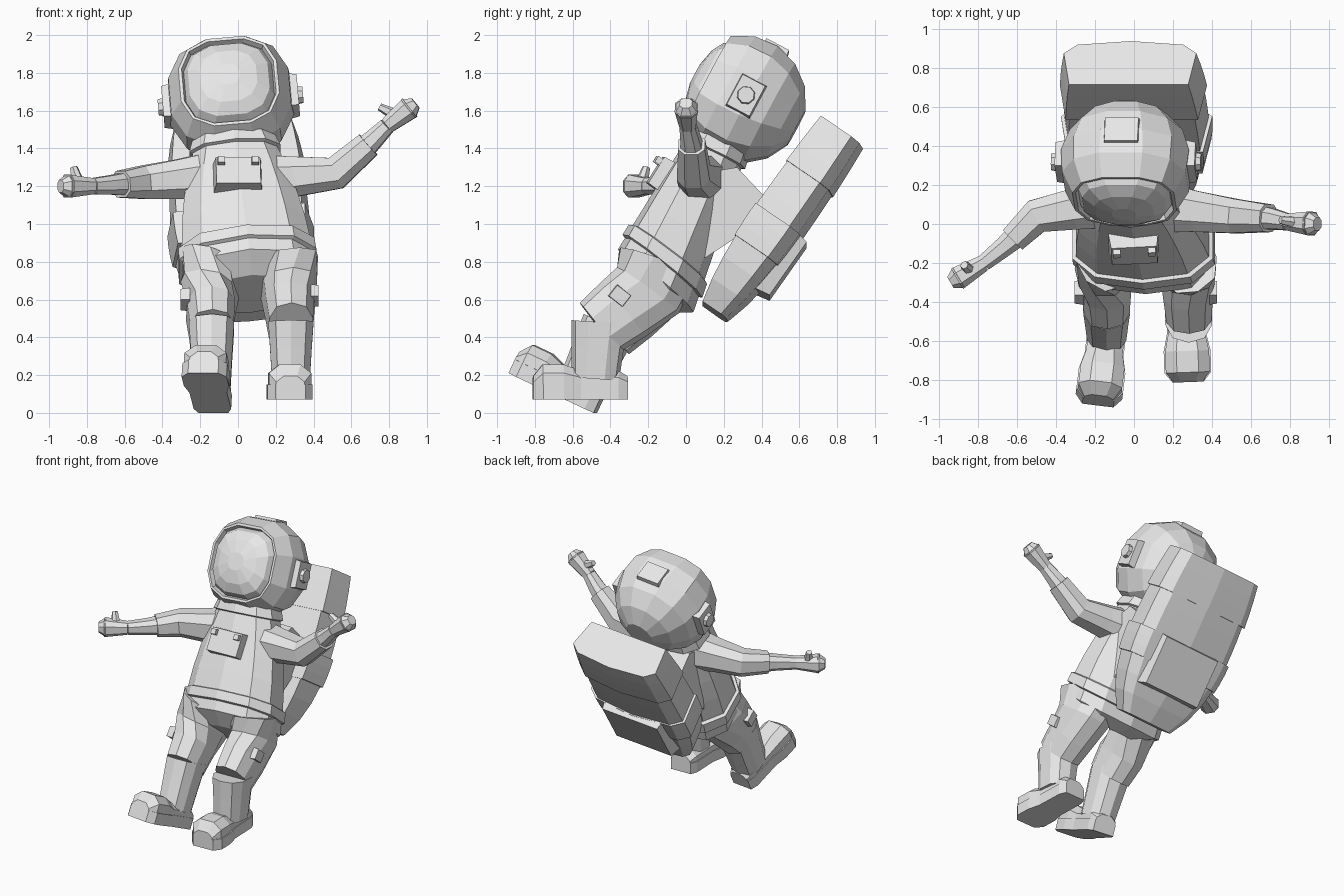
import bpy, bmesh
from math import sin, cos, pi, radians, sqrt
from mathutils import Vector, Matrix, Euler

if "Cube" in bpy.data.objects:
    bpy.data.objects.remove(bpy.data.objects["Cube"])

suit = bpy.data.materials.new("suit light grey")
suit.use_nodes = True
suit.diffuse_color = (0.8, 0.8, 0.8, 1)
suit.node_tree.nodes["Principled BSDF"].inputs["Base Color"].default_value = suit.diffuse_color


def place(loc=(0, 0, 0), rx=0, ry=0, rz=0):
    turn = Euler((radians(rx), radians(ry), radians(rz)))
    return Matrix.Translation(loc) @ turn.to_matrix().to_4x4()


def finish(name, bm, matrix):
    bm.transform(matrix)
    bmesh.ops.recalc_face_normals(bm, faces=bm.faces)
    mesh = bpy.data.meshes.new(name)
    bm.to_mesh(mesh)
    bm.free()
    mesh.materials.append(suit)
    bpy.context.collection.objects.link(bpy.data.objects.new(name, mesh))


def skin(name, rings, matrix=Matrix()):
    """Join rings of points into one closed skin."""
    bm = bmesh.new()
    loops = [[bm.verts.new(p) for p in ring] for ring in rings]
    for low, high in zip(loops, loops[1:]):
        for i in range(len(low)):
            bm.faces.new((low[i - 1], low[i], high[i], high[i - 1]))
    bm.faces.new(loops[0])
    bm.faces.new(loops[-1])
    finish(name, bm, matrix)


def oval(centre, a, b, sides, power=0.8):
    """Rounded-square ring spanned by the half axes a and b."""
    def soft(v):
        return abs(v) ** power * (1 if v > 0 else -1)
    angles = [2 * pi * (i + 0.5) / sides for i in range(sides)]
    return [Vector(centre) + Vector(a) * soft(cos(t)) + Vector(b) * soft(sin(t)) for t in angles]


def limb(name, points, start, end, deep=1.0, sides=8):
    """Tapered tube through the points, following the path."""
    points = [Vector(p) for p in points]
    last = len(points) - 1
    rings = []
    for i, point in enumerate(points):
        along = (points[min(i + 1, last)] - points[max(i - 1, 0)]).normalized()
        across = along.cross(Vector((0, 0, 1))).normalized()
        radius = start + (end - start) * i / last
        rings.append(oval(point, across * radius, across.cross(along) * radius * deep, sides))
    skin(name, rings)


def block(name, size, matrix, taper=0.9):
    """Box whose outer (+z) face is slightly smaller."""
    bm = bmesh.new()
    bmesh.ops.create_cube(bm, size=1, matrix=Matrix.Diagonal((*size, 1)))
    for v in bm.verts:
        if v.co.z > 0:
            v.co.xy *= taper
    finish(name, bm, matrix)


def disc(name, radius, depth, matrix):
    bm = bmesh.new()
    bmesh.ops.create_cone(bm, cap_ends=True, segments=8, radius1=radius,
                          radius2=radius * 0.9, depth=depth)
    finish(name, bm, matrix)


# Torso: leaning spine, wide at the hips (t = 0), narrow at the neck (t = 1)
def torso_ring(t, grow=0.0):
    tilt = radians(40 - 15 * t)
    width = 0.36 - 0.14 * t * t + grow
    depth = 0.26 - 0.1 * t + grow
    centre = (0.06 - 0.08 * t, 0.32 * t - 0.16, 0.7 + 0.7 * t)
    return oval(centre, (width, 0, width * 0.08), (0, depth * cos(tilt), -depth * sin(tilt)), 10)


skin("torso", [torso_ring(-0.1, -0.12)] + [torso_ring(i / 5) for i in range(6)])
skin("belt", [torso_ring(0.1), torso_ring(0.11, 0.02), torso_ring(0.2, 0.02), torso_ring(0.21)])
skin("collar", [torso_ring(0.95), torso_ring(0.96, 0.02), torso_ring(1.04, 0.02), torso_ring(1.08)])

# Chest control box with two knobs
chest = place((0, -0.12, 1.26), rx=58, rz=3)
block("chest_box", (0.26, 0.18, 0.1), chest)
for side, s in (("right", -1), ("left", 1)):
    block(side + "_chest_knob", (0.04, 0.04, 0.04), chest @ place((s * 0.09, 0.05, 0.06)))

# Helmet: round at the back, squarer towards the rim, with a bulging visor
head = place((-0.04, 0.3, 1.66), rx=-28, ry=-5)


def helmet_ring(radius, y, power):
    return oval((0, y, 0), (radius, 0, 0), (0, 0, radius), 12, power)


shell = []
for i in range(6):
    angle = radians(18 + 22 * i)
    shell.append(helmet_ring(0.34 * sin(angle), 0.34 * cos(angle), 1 - 0.05 * i))
rim_y = shell[-1][0].y
visor = [helmet_ring(0.25, rim_y, 0.7)]
for i in range(4):
    angle = radians(25 * i)
    visor.append(helmet_ring(0.24 * cos(angle), rim_y + 0.03 - 0.11 * sin(angle), 0.7 + 0.05 * i))
skin("helmet_with_visor", shell + visor, head)

block("helmet_top_panel", (0.19, 0.15, 0.06), head @ place((0, 0.03, 0.31)))
for side, s in (("right", -1), ("left", 1)):
    ear = head @ place((s * 0.33, 0.02, 0), ry=s * 90)
    block(side + "_ear_box", (0.2, 0.15, 0.06), ear)
    disc(side + "_ear_knob", 0.05, 0.03, ear @ place((0, 0, 0.04)))

# Backpack: four stacked shells, swelling and pinching at the seams
pack = place((0.01, 0.48, 1.01), rx=-35, ry=-4)


def pack_ring(z, grow):
    curve = grow * sqrt(1 - (z / (0.7 if z < 0 else 1.2)) ** 2)
    w, front, back = 0.37 * curve, -0.13 * curve, 0.165 * curve
    half = [(w * 0.9, front, z), (w, back / 2, z), (w * 0.8, back * 0.85, z)]
    return half + [(0, back, z)] + [(-x, y, z) for x, y, z in reversed(half)]


seams = (-0.58, -0.2, 0, 0.28, 0.58)
for name, low, high, grow in zip(("base", "waist", "middle", "top"), seams, seams[1:],
                                 (1, 1.05, 1, 1.05)):
    skin("backpack_" + name, [pack_ring(low + (high - low) * i / 3, grow) for i in range(4)], pack)
block("backpack_back_panel", (0.5, 0.38, 0.1), pack @ place((0, 0.15, -0.18), rx=-90))

# Mount joining the backpack to the torso
profile = ((0.15, 1.28), (0.27, 1.3), (0.43, 1.13), (0.3, 0.95), (0.1, 0.82))
skin("backpack_mount", [[(x, y, z) for y, z in profile] for x in (-0.22, 0.26)])


# Arms: sleeve to the wrist joint, slimmer forearm, mitten and thumb
def arm(side, shoulder, elbow, cuff, wrist, tip, thumb_tip):
    shoulder, elbow, cuff, wrist, tip = map(Vector, (shoulder, elbow, cuff, wrist, tip))
    limb(side + "_sleeve", (shoulder, shoulder.lerp(elbow, 0.4), elbow, cuff), 0.13, 0.075)
    limb(side + "_forearm", (elbow.lerp(cuff, 0.8), cuff.lerp(wrist, 0.3), wrist), 0.065, 0.045)
    palm = wrist.lerp(tip, 0.4)
    limb(side + "_mitten", (wrist, palm, wrist.lerp(tip, 0.8)), 0.045, 0.065)
    limb(side + "_fingertips", (wrist.lerp(tip, 0.75), tip), 0.065, 0.035)
    limb(side + "_thumb", (palm, thumb_tip), 0.035, 0.02, sides=6)


arm("left", (0.18, 0.08, 1.24), (0.52, 0.04, 1.27), (0.69, 0.03, 1.42),
    (0.79, 0.01, 1.52), (0.94, 0, 1.64), (0.75, 0.02, 1.62))
arm("right", (-0.18, 0.1, 1.25), (-0.5, 0.04, 1.22), (-0.62, -0.08, 1.21),
    (-0.77, -0.2, 1.2), (-0.94, -0.3, 1.2), (-0.87, -0.21, 1.3))


# Legs: trouser with a loose cuff at the knee, a pocket, boot and sole
def leg(side, hip, thigh, knee, ankle, pocket, boot):
    knee, ankle = Vector(knee), Vector(ankle)
    limb(side + "_trouser", (hip, thigh, Vector(thigh).lerp(knee, 0.5), knee), 0.16, 0.12, 1.4, 10)
    limb(side + "_lower_leg", (knee + (knee - ankle) / 9, knee.lerp(ankle, 0.4), ankle),
         0.125, 0.105, 1.2, 10)
    block(side + "_pocket", (0.08, 0.1, 0.05), pocket)
    stations = ((0, 0.08), (0.05, 0.1), (0.25, 0.1), (0.34, 0.12), (0.45, 0.12), (0.5, 0.08))
    skin(side + "_boot", [oval((0, -y, w * 0.8), (w, 0, 0), (0, 0, w * 0.8), 8)
                          for y, w in stations], boot)
    skin(side + "_sole", [[(-w, -y, 0), (w, -y, 0), (w, -y, 0.08), (-w, -y, 0.08)]
                          for y, w in stations], boot)


leg("left", (0.25, -0.15, 0.8), (0.27, -0.2, 0.65), (0.28, -0.46, 0.45), (0.28, -0.48, 0.18),
    place((0.4, -0.35, 0.62), rx=-38) @ place(ry=90), place((0.26, -0.31, 0.07), rz=2))
leg("right", (-0.1, -0.15, 0.8), (-0.15, -0.2, 0.65), (-0.14, -0.42, 0.43), (-0.14, -0.55, 0.15),
    place((-0.28, -0.35, 0.6), rx=-38) @ place(ry=-90), place((-0.13, -0.48, 0), rx=-25, rz=-7))
